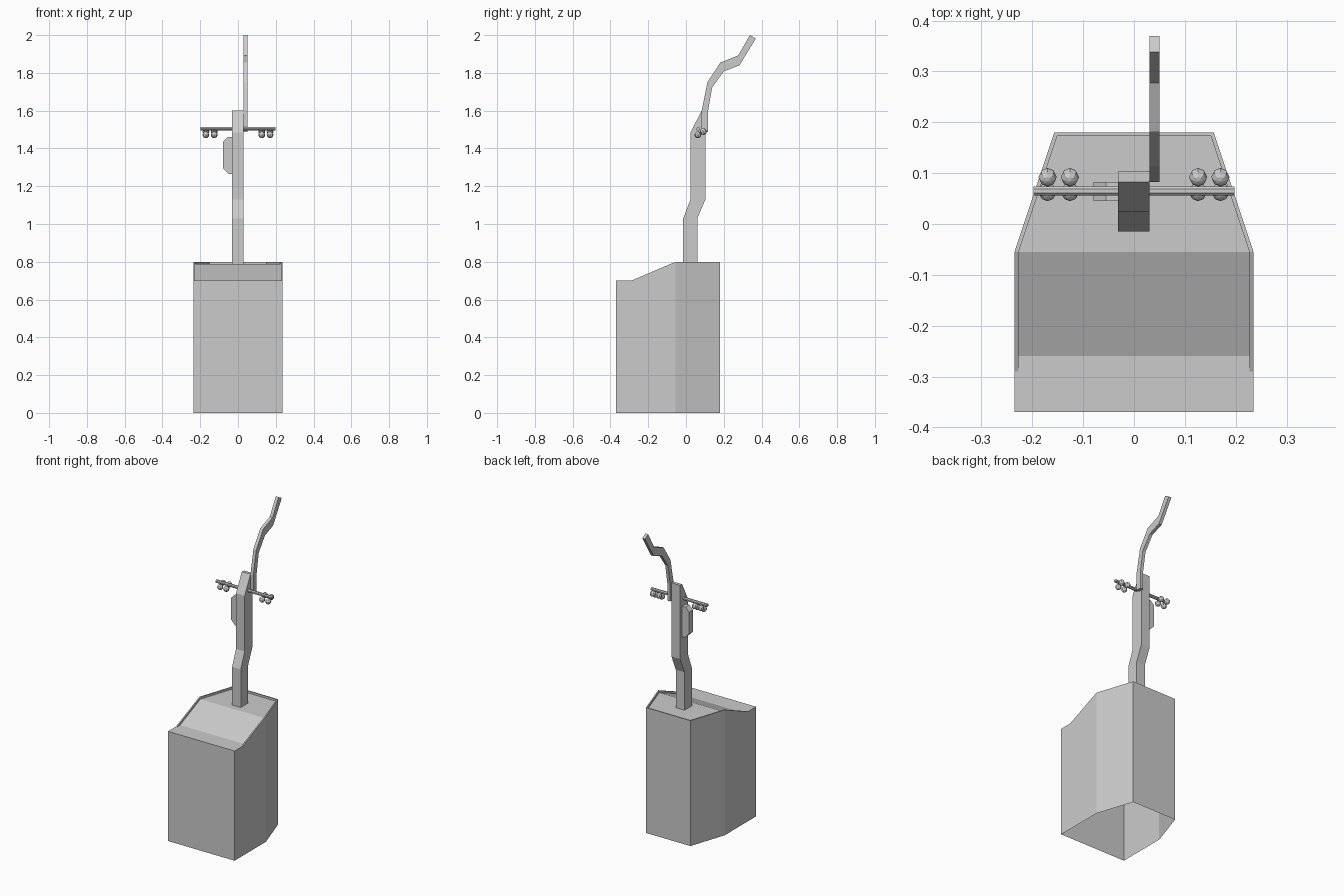
import bpy, bmesh, math
from mathutils import Vector

if "Cube" in bpy.data.objects:
    bpy.data.objects.remove(bpy.data.objects["Cube"])


def make(name, verts, faces):
    bm = bmesh.new()
    vs = [bm.verts.new(v) for v in verts]
    for f in faces:
        bm.faces.new([vs[i] for i in f])
    bmesh.ops.recalc_face_normals(bm, faces=bm.faces[:])
    me = bpy.data.meshes.new(name)
    bm.to_mesh(me)
    bm.free()
    ob = bpy.data.objects.new(name, me)
    bpy.context.collection.objects.link(ob)
    return ob


def prism(name, profile, offset):
    """Extrude a closed 3D profile along an offset."""
    n = len(profile)
    a = [Vector(p) for p in profile]
    verts = a + [p + Vector(offset) for p in a]
    faces = [range(n), range(n, 2 * n)]
    faces += [(i, (i + 1) % n, (i + 1) % n + n, i + n) for i in range(n)]
    return make(name, verts, faces)


# Pedestal: right half of an open-bottomed shell with a recessed, sloping top
rim = [(0, -.37, .70), (.235, -.37, .70), (.235, -.29, .70),
       (.235, -.055, .80), (.157, .18, .80), (0, .18, .80)]
base = [(x, y, 0) for x, y, z in rim]
inner_rim = [(.227, -.29, .70), (.227, -.055, .80), (.151, .173, .80), (0, .173, .80)]
panel = [(.227, -.26, .70), (.227, -.055, .787), (.151, .173, .787),
         (0, .173, .787), (0, -.055, .787), (0, -.26, .70)]
faces = [(i, i + 1, i + 7, i + 6) for i in range(5)]            # outer walls
faces += [(i + 2, i + 3, i + 13, i + 12) for i in range(3)]     # rim top
faces += [(12, 13, 17, 16), (13, 14, 18, 17), (14, 15, 19, 18)]  # rim inside
faces += [(0, 1, 2, 12, 16, 21), (16, 17, 20, 21), (17, 18, 19, 20)]
pedestal = make("pedestal", rim + base + inner_rim + panel, faces)
mirror = pedestal.modifiers.new("mirror", 'MIRROR')
mirror.use_clip = True

# Post with a kink and slanted head
post = [(-.015, .787), (-.015, 1.03), (.024, 1.13), (.024, 1.485), (.083, 1.60),
        (.103, 1.60), (.103, 1.13), (.06, 1.03), (.06, .787)]
prism("post", [(-.031, y, z) for y, z in post], (.061, 0, 0))

# Curved back lever beside the post
lever = [(.083, 1.487), (.083, 1.60), (.113, 1.75), (.182, 1.855), (.277, 1.893),
         (.338, 2.0), (.37, 1.982), (.283, 1.84), (.2, 1.808), (.138, 1.722),
         (.117, 1.60), (.117, 1.487)]
prism("lever", [(.03, y, z) for y, z in lever], (.02, 0, 0))

# Side box with chamfered outer corners
box = [(-.03, 1.46), (-.055, 1.46), (-.08, 1.435), (-.08, 1.295), (-.05, 1.265), (-.03, 1.265)]
prism("side_box", [(x, .045, z) for x, z in box], (0, .038, 0))

# Crossbar
ring = [math.tau * (k + .5) / 8 for k in range(8)]
prism("crossbar", [(-.198, .065 + .01 * math.cos(a), 1.503 + .01 * math.sin(a)) for a in ring],
      (.396, 0, 0))

# Paired knobs under and behind the bar
for x in (-.17, -.126, .126, .17):
    for name, y, z in (("lower_knob", .063, 1.472), ("rear_knob", .092, 1.489)):
        bpy.ops.mesh.primitive_uv_sphere_add(segments=8, ring_count=6, radius=.018,
                                             location=(x, y, z), rotation=(.5, 0, 0))
        bpy.context.object.name = name
